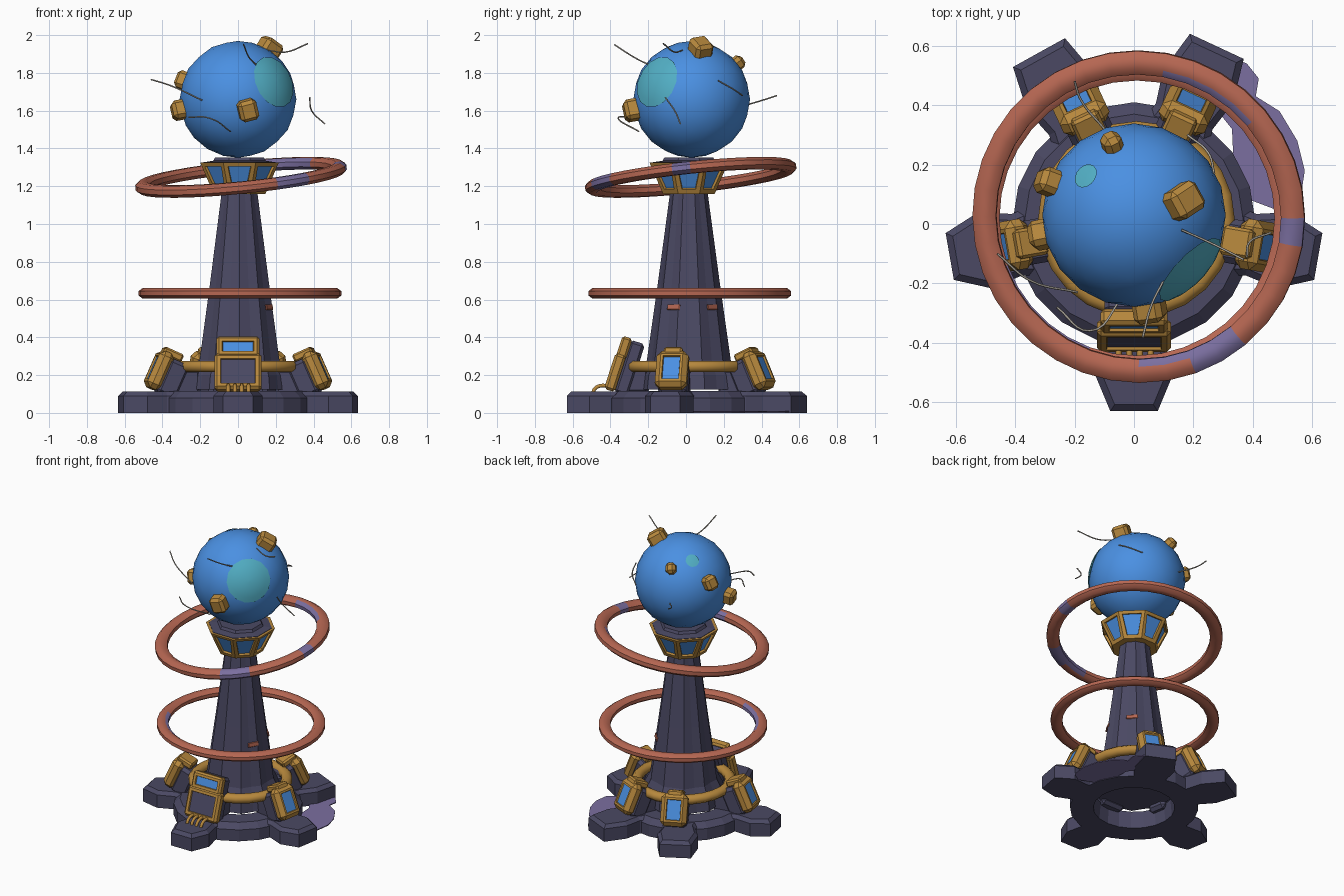
import bpy, bmesh, math
from math import radians, sin, cos, pi
from mathutils import Matrix, Vector

if "Cube" in bpy.data.objects:
    bpy.data.objects.remove(bpy.data.objects["Cube"])


def material(name, rgb):
    m = bpy.data.materials.new(name)
    m.diffuse_color = (*rgb, 1)
    m.use_nodes = True
    m.node_tree.nodes["Principled BSDF"].inputs["Base Color"].default_value = m.diffuse_color
    return m


DARK = material("slate purple", (0.069, 0.066, 0.125))
GOLD = material("old gold", (0.479, 0.250, 0.047))
BLUE = material("sky blue", (0.069, 0.279, 0.761))
TEAL = material("teal", (0.085, 0.430, 0.560))
RUST = material("rust red", (0.470, 0.135, 0.085))
LILAC = material("lilac", (0.198, 0.159, 0.352))
WIRE = material("wire grey", (0.400, 0.370, 0.320))


def finish(name, bm, mats, matrix=Matrix(), smooth=None):
    bmesh.ops.recalc_face_normals(bm, faces=bm.faces)
    me = bpy.data.meshes.new(name)
    bm.to_mesh(me)
    bm.free()
    for m in mats:
        me.materials.append(m)
    ob = bpy.data.objects.new(name, me)
    bpy.context.collection.objects.link(ob)
    ob.matrix_world = matrix
    if smooth:
        bpy.ops.object.select_all(action='DESELECT')
        ob.select_set(True)
        bpy.context.view_layer.objects.active = ob
        bpy.ops.object.shade_smooth_by_angle(angle=radians(smooth))
    return ob


def box(name, size, matrix, mat, bevel=0.012, window=None, rim=0.03):
    """Bevelled box; window = material of a recessed panel on the local +x face."""
    bm = bmesh.new()
    bmesh.ops.create_cube(bm, size=1, matrix=Matrix.Diagonal((*size, 1)))
    bmesh.ops.bevel(bm, geom=bm.edges[:], offset=bevel, segments=1, affect='EDGES')
    if window:
        bm.normal_update()
        f = max(bm.faces, key=lambda f: f.normal.x * f.calc_area())
        bmesh.ops.inset_region(bm, faces=[f], thickness=rim - bevel)
        bmesh.ops.inset_region(bm, faces=[f], thickness=0.004, depth=-0.010)
        f.material_index = 1
    return finish(name, bm, [mat, window or mat], matrix)


def prism(name, pts, z0, z1, mat, bevel=0.0, matrix=Matrix()):
    bm = bmesh.new()
    f = bm.faces.new([bm.verts.new((x, y, z0)) for x, y in pts])
    r = bmesh.ops.extrude_face_region(bm, geom=[f])
    top = [v for v in r['geom'] if isinstance(v, bmesh.types.BMVert)]
    bmesh.ops.translate(bm, verts=top, vec=(0, 0, z1 - z0))
    if bevel:
        edges = [e for e in bm.edges if all(v in top for v in e.verts)]
        bmesh.ops.bevel(bm, geom=edges, offset=bevel, segments=1, affect='EDGES')
    return finish(name, bm, [mat], matrix)


def lathe(name, prof, n, mat, matrix=Matrix(), star=1.0, closed=False, smooth=None, turn=0.0):
    """Revolved (radius, z) profile; star < 1 pulls in every second side."""
    bm = bmesh.new()
    rings = [[bm.verts.new((r * k * cos(a), r * k * sin(a), z))
              for i in range(n)
              for a, k in [(turn + 2 * pi * i / n, star if i % 2 else 1)]] for r, z in prof]
    pairs = list(zip(rings, rings[1:])) + ([(rings[-1], rings[0])] if closed else [])
    for lo, hi in pairs:
        for i in range(n):
            bm.faces.new((lo[i], lo[(i + 1) % n], hi[(i + 1) % n], hi[i]))
    if not closed:
        bm.faces.new(rings[0])
        bm.faces.new(rings[-1])
    return finish(name, bm, [mat], matrix, smooth)


def hoop(name, major, rx, rz, mat, matrix, n=36):
    prof = [(major + rx * cos(2 * pi * i / 8 + pi / 8), rz * sin(2 * pi * i / 8 + pi / 8))
            for i in range(8)]
    return lathe(name, prof, n, mat, matrix, closed=True, smooth=50)


def wire(name, pts, radius, mat):
    cu = bpy.data.curves.new(name, 'CURVE')
    cu.dimensions = '3D'
    cu.bevel_depth, cu.bevel_resolution, cu.resolution_u = radius, 1, 6
    sp = cu.splines.new('BEZIER')
    sp.bezier_points.add(len(pts) - 1)
    for bp, p in zip(sp.bezier_points, pts):
        bp.co = p
        bp.handle_left_type = bp.handle_right_type = 'AUTO'
    cu.materials.append(mat)
    ob = bpy.data.objects.new(name, cu)
    bpy.context.collection.objects.link(ob)


def turn_z(deg):
    return Matrix.Rotation(radians(deg), 4, 'Z')


T = Matrix.Translation
ANGLES = {"right": -10, "back_right": 65, "back_left": 115, "left": 190, "front": -90}

# Hollow base ring and five arms
lathe("base_ring", [(0.26, 0.0), (0.41, 0.0), (0.41, 0.08), (0.37, 0.115), (0.25, 0.115)],
      20, DARK, closed=True)
for side, deg in ANGLES.items():
    tip, length = (0.10, 0.66) if "back" in side else (0.08, 0.63)
    half = [(0.28, 0.13), (0.40, 0.105), (0.51, 0.13), (length, tip)]
    arm = [(x, -y) for x, y in half] + half[::-1]
    prism(side + "_base_arm", arm, 0.0, 0.112, DARK, 0.022, turn_z(deg + (4 if side == "back_left" else 0)))

# Spilled puddle beside the base
puddle = [(0.20, 0.57), (0.30, 0.575), (0.38, 0.54), (0.42, 0.49), (0.41, 0.43), (0.49, 0.38),
          (0.55, 0.28), (0.575, 0.18), (0.56, 0.08), (0.50, 0.04), (0.34, 0.10), (0.33, 0.32),
          (0.25, 0.42)]
prism("puddle", puddle, 0.004, 0.010, LILAC)

# Fluted column with gold hoop and rust stains
mid = T((0.008, 0.015, 0))
lathe("column", [(0.272, 0.125), (0.262, 0.20), (0.222, 0.28), (0.165, 0.68), (0.095, 1.20)],
      20, DARK, mid, star=0.93, turn=radians(-90))
hoop("column_hoop", 0.298, 0.036, 0.032, GOLD, mid @ T((0, 0, 0.245)), 24)
for i, (deg, r) in enumerate(((45, 0.176), (-27, 0.176))):
    box("rust_stain_%d" % (i + 1), (0.009, 0.075, 0.03),
        mid @ turn_z(deg) @ T((r, 0, 0.56)) @ Matrix.Rotation(radians(-8), 4, 'Y'), RUST, 0.003)

# Angled window pods on four arms
for side, deg in ANGLES.items():
    R = turn_z(deg)
    if side == "front":
        continue
    P = R @ T((0.425, 0, 0.225)) @ Matrix.Rotation(radians(-24), 4, 'Y')
    box(side + "_pod_frame", (0.085, 0.17, 0.21), P, GOLD, 0.026, BLUE, 0.044)
    box(side + "_pod_cap", (0.11, 0.10, 0.045), P @ T((-0.03, 0, 0.105)), GOLD, 0.010)
    box(side + "_pod_body", (0.12, 0.15, 0.20), P @ T((-0.08, 0, -0.015)), DARK, 0.02)
    box(side + "_pod_link", (0.16, 0.13, 0.15), R @ T((0.29, 0, 0.16)), DARK, 0.02)

# Front hatch: doorway, upper window, body and pipes
F = turn_z(-90) @ T((0.355, 0, 0.26)) @ Matrix.Rotation(radians(-18), 4, 'Y')
box("hatch_doorway", (0.06, 0.25, 0.20), F @ T((0.005, 0, -0.05)), GOLD, 0.014, DARK, 0.04)
box("hatch_window", (0.055, 0.225, 0.115), F @ T((0, 0, 0.09)), GOLD, 0.012, BLUE, 0.036)
box("hatch_body", (0.08, 0.20, 0.29), F @ T((-0.06, 0, -0.005)), DARK, 0.015)
box("hatch_link", (0.15, 0.18, 0.16), turn_z(-90) @ T((0.27, 0, 0.18)), DARK, 0.02)
for i in range(4):
    x = -0.052 + 0.036 * i
    wire("hatch_pipe_%d" % (i + 1), [(x, -0.39, 0.13), (x, -0.44, 0.145), (x, -0.48, 0.13),
                                     (x, -0.495, 0.10)], 0.011, GOLD)

# Windowed collar at the top of the column
bm = bmesh.new()
bmesh.ops.create_cone(bm, cap_ends=True, segments=8, radius1=0.148, radius2=0.225, depth=0.165,
                      matrix=Matrix.Rotation(pi / 8, 4, 'Z'))
panes = [f for f in bm.faces if len(f.verts) == 4]
bmesh.ops.inset_individual(bm, faces=panes, thickness=0.032)
bmesh.ops.inset_individual(bm, faces=panes, thickness=0.003, depth=-0.014)
for f in panes:
    f.material_index = 1
finish("collar", bm, [GOLD, BLUE], mid @ T((0, 0, 1.242)))
lathe("collar_cup", [(0.205, 1.31), (0.205, 1.327), (0.15, 1.335), (0.14, 1.352)], 8, DARK, mid,
      turn=pi / 8)

# Lower level hoop and tilted upper hoop with lilac stretches
lower = hoop("lower_hoop", 0.50, 0.04, 0.03, RUST, T((0.01, 0.02, 0.633)))
tilt = Vector((-0.10, -0.105, 1)).to_track_quat('Z', 'Y').to_matrix().to_4x4()
spin = Matrix.Rotation(-math.atan2(tilt[1][0], tilt[0][0]), 4, 'Z')
upper = hoop("upper_hoop", 0.522, 0.043, 0.034, RUST, T((0.016, 0.025, 1.247)) @ tilt @ spin)
for ob, bands in ((upper, [(-72, -52, 0), (-88, -71, 1), (-13, 0, 0), (42, 76, 1)]),
                  (lower, [(205, 245, 1)])):
    ob.data.materials.append(LILAC)
    limit = 0.522 if ob is upper else 0.50
    for p in ob.data.polygons:
        c = p.center
        deg = math.degrees(math.atan2(c.y, c.x))
        for a, b, inner in bands:
            if (deg - a) % 360 < b - a and (not inner or c.xy.length < limit - 0.01):
                p.material_index = 1

# Globe
C = Vector((0, 0.03, 1.66))
bm = bmesh.new()
bmesh.ops.create_icosphere(bm, subdivisions=3, radius=0.309)
finish("globe", bm, [BLUE], T(C), smooth=40)


def facing(d, r):
    d = Vector(d).normalized()
    return T(C + d * r) @ d.to_track_quat('Z', 'Y').to_matrix().to_4x4()


# Teal patches hugging the globe
for name, d, size in (("large_patch", (0.68, -0.66, 0.33), 27), ("small_patch", (-0.16, 0.13, 0.225), 8)):
    prof = [(0.313 * sin(radians(t)), 0.313 * cos(radians(t)))
            for t in (size, size * 0.75, size * 0.5, size * 0.25, 1)]
    lathe(name, prof, 14, TEAL, facing(d, 0), smooth=40)

# Gold blocks on the globe: direction, width, length
for i, (d, w, h) in enumerate([((0.055, -0.33, -0.06), 0.10, 0.10), ((0.175, 0.05, 0.285), 0.105, 0.10),
                               ((-0.32, 0.125, 0.11), 0.085, 0.09), ((-0.33, -0.07, -0.06), 0.09, 0.09),
                               ((-0.08, 0.26, 0.205), 0.065, 0.07)]):
    M = facing(d, 0.318) @ turn_z(15)
    box("globe_block_%d" % (i + 1), (w, w * 1.1, h), M, GOLD, 0.018)

# Loose wires around the globe
wires = [[(-0.46, -0.10, 1.765), (-0.35, -0.19, 1.73), (-0.19, -0.23, 1.655)],
         [(-0.26, -0.28, 1.565), (-0.15, -0.36, 1.56), (-0.04, -0.25, 1.49)],
         [(0.03, -0.38, 1.95), (0.06, -0.27, 1.88), (0.10, -0.19, 1.84)],
         [(0.16, -0.02, 1.92), (0.25, -0.06, 1.91), (0.37, -0.12, 1.955)],
         [(0.38, -0.11, 1.67), (0.39, -0.06, 1.60), (0.46, -0.03, 1.53)],
         [(0.27, 0.17, 1.76), (0.25, 0.24, 1.72), (0.18, 0.30, 1.68)],
         [(-0.10, 0.32, 1.63), (-0.18, 0.42, 1.66), (-0.20, 0.48, 1.68)]]
for i, pts in enumerate(wires):
    wire("globe_wire_%d" % (i + 1), pts, 0.004, WIRE)
